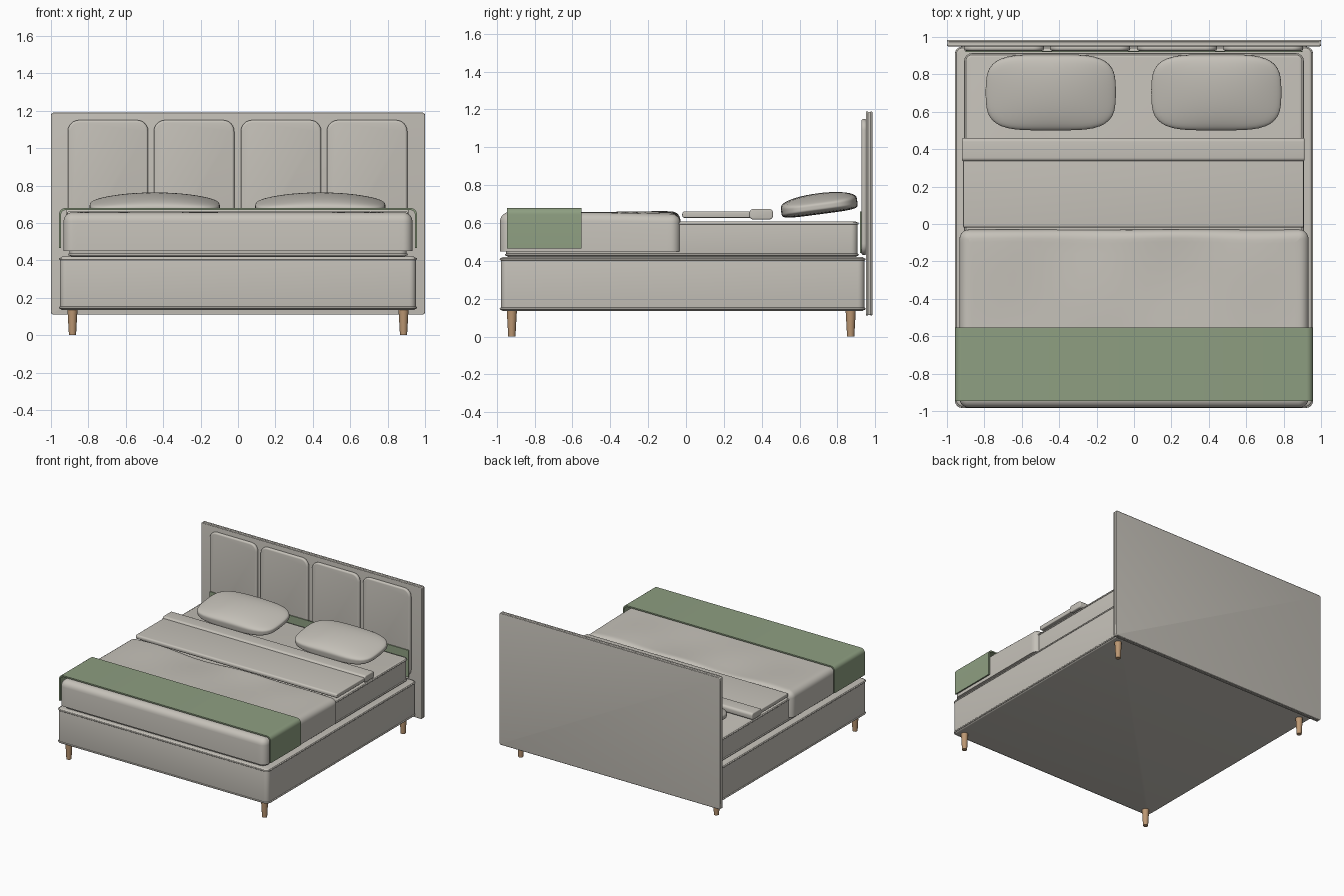
import bpy, bmesh, math
from mathutils import Vector, Matrix

if "Cube" in bpy.data.objects:
    bpy.data.objects.remove(bpy.data.objects["Cube"])


def material(name, rgb):
    m = bpy.data.materials.new(name)
    m.diffuse_color = (*rgb, 1)
    m.use_nodes = True
    m.node_tree.nodes["Principled BSDF"].inputs["Base Color"].default_value = m.diffuse_color
    return m


FABRIC = material("warm grey fabric", (0.56, 0.535, 0.485))
GREEN = material("sage green", (0.27, 0.345, 0.22))
WOOD = material("light wood", (0.50, 0.31, 0.17))


def finish(name, bm, mat, angle=35):
    bmesh.ops.recalc_face_normals(bm, faces=bm.faces)
    mesh = bpy.data.meshes.new(name)
    bm.to_mesh(mesh)
    bm.free()
    mesh.materials.append(mat)
    ob = bpy.data.objects.new(name, mesh)
    bpy.context.collection.objects.link(ob)
    bpy.ops.object.select_all(action='DESELECT')
    ob.select_set(True)
    bpy.context.view_layer.objects.active = ob
    bpy.ops.object.shade_smooth_by_angle(angle=math.radians(angle))
    return ob


def rounded_bmesh(lo, hi, axis, corner, rim, ends=(0, 1), seg=4):
    """Box with rounded corners around an axis and softened rims at its ends."""
    lo, hi = Vector(lo), Vector(hi)
    bm = bmesh.new()
    bmesh.ops.create_cube(bm, size=1)
    for v in bm.verts:
        v.co = Vector([lo[i] if v.co[i] < 0 else hi[i] for i in range(3)])

    def along(e):
        d = e.verts[0].co - e.verts[1].co
        return abs(d[axis]) > 1e-5

    if corner:
        bmesh.ops.bevel(bm, geom=[e for e in bm.edges if along(e)], offset=corner,
                        segments=seg + 2, profile=0.5, affect='EDGES')
    levels = [(lo, hi)[i][axis] for i in ends]
    rims = [e for e in bm.edges if not along(e)
            and any(abs(e.verts[0].co[axis] - z) < 1e-5 for z in levels)]
    if rim:
        bmesh.ops.bevel(bm, geom=rims, offset=rim, segments=seg, profile=0.5, affect='EDGES')
    return bm


def rounded_box(name, lo, hi, axis, corner, rim, mat=FABRIC):
    return finish(name, rounded_bmesh(lo, hi, axis, corner, rim), mat)


def piping(name, a0, a1, b0, b1, level, axis, corner, r):
    """Thin cord following a rounded rectangle, flat (axis 2) or upright (axis 1)."""
    pts = []
    for k, (ca, cb) in enumerate([(a1, b1), (a0, b1), (a0, b0), (a1, b0)]):
        ca += corner if ca == a0 else -corner
        cb += corner if cb == b0 else -corner
        for s in range(5):
            t = math.pi / 2 * (k + s / 4)
            a, b = ca + corner * math.cos(t), cb + corner * math.sin(t)
            pts.append((a, b, level) if axis == 2 else (a, level, b))
    curve = bpy.data.curves.new(name, 'CURVE')
    curve.dimensions = '3D'
    curve.bevel_depth = r
    curve.bevel_resolution = 2
    sp = curve.splines.new('POLY')
    sp.points.add(len(pts) - 1)
    for p, co in zip(sp.points, pts):
        p.co = (*co, 1)
    sp.use_cyclic_u = True
    curve.materials.append(FABRIC)
    ob = bpy.data.objects.new(name, curve)
    bpy.context.collection.objects.link(ob)
    bpy.ops.object.select_all(action='DESELECT')
    ob.select_set(True)
    bpy.context.view_layer.objects.active = ob
    bpy.ops.object.convert(target='MESH')
    bpy.ops.object.shade_smooth_by_angle(angle=math.radians(50))


# Upholstered base with cords along its top and bottom rims
rounded_box("base", (-0.952, -0.978, 0.135), (0.952, 0.943, 0.42), 2, 0.035, 0.014)
for label, z in (("lower", 0.147), ("upper", 0.408)):
    piping(f"base_{label}_piping", -0.952, 0.952, -0.978, 0.943, z, 2, 0.035, 0.006)

# Tapered legs
for side, x in (("left", -0.885), ("right", 0.885)):
    for end, y in (("front", -0.92), ("back", 0.87)):
        bm = bmesh.new()
        bmesh.ops.create_cone(bm, cap_ends=True, segments=20, radius1=0.019, radius2=0.027,
                              depth=0.14, matrix=Matrix.Translation((x, y, 0.07)))
        finish(f"{end}_{side}_leg", bm, WOOD)

# Headboard: board, edge cords and four padded panels
rounded_box("headboard", (-0.997, 0.951, 0.113), (0.997, 0.984, 1.187), 1, 0.006, 0.004)
for label, y in (("front", 0.956), ("back", 0.979)):
    piping(f"headboard_{label}_piping", -0.994, 0.994, 0.116, 1.184, y, 1, 0.008, 0.006)
for i, x in enumerate((-0.695, -0.235, 0.23, 0.69)):
    rounded_box(f"headboard_panel_{i + 1}", (x - 0.215, 0.926, 0.43),
                (x + 0.215, 0.955, 1.15), 1, 0.06, 0.013)

# Green band low on the headboard, just behind the mattress
rounded_box("headboard_band", (-0.9, 0.919, 0.44), (0.9, 0.926, 0.66), 1, 0, 0, GREEN)

# Mattress with cords
rounded_box("mattress", (-0.902, -0.95, 0.42), (0.902, 0.907, 0.608), 2, 0.035, 0.015)
for label, z in (("lower", 0.432), ("upper", 0.597)):
    piping(f"mattress_{label}_piping", -0.902, 0.902, -0.95, 0.907, z, 2, 0.035, 0.006)

# Duvet: soft block with gentle waves on its top
bm = rounded_bmesh((-0.933, -0.983, 0.45), (0.933, -0.03, 0.657), 2, 0.05, 0.05, (1,), 5)
for axis, count, start, size in ((0, 24, -0.86, 1.72), (1, 14, -0.91, 0.81)):
    for k in range(count + 1):
        co, no = Vector((0, 0, 0)), Vector((0, 0, 0))
        co[axis], no[axis] = start + size * k / count, 1
        bmesh.ops.bisect_plane(bm, geom=bm.verts[:] + bm.edges[:] + bm.faces[:],
                               plane_co=co, plane_no=no)
for v in bm.verts:
    x, y, z = v.co
    top = max(0, (z - 0.60) / 0.057)
    back = max(0, min(1, (y + 0.6) / 0.5))
    v.co.z += top * back * 0.006 * (math.sin(5 * x + 6 * y) + math.sin(9 * x - 4 * y + 1)) \
        - top * 0.006 * back
    v.co.y += top * back * 0.005 * math.sin(7 * x)
finish("duvet", bm, FABRIC, 50)

# Runner: thin arch draped over the duvet
def arch(half, top, r):
    pts = [(-half, 0.465)]
    for cx, t0 in ((-half + r, math.pi), (half - r, math.pi / 2)):
        for s in range(7):
            t = t0 - math.pi / 2 * s / 6
            pts.append((cx + r * math.cos(t), top - r + r * math.sin(t)))
    return pts + [(half, 0.465)]


bm = bmesh.new()
outer, inner = arch(0.957, 0.68, 0.035), arch(0.946, 0.669, 0.024)
rings = [[[bm.verts.new((x, y, z)) for x, z in line] for line in (outer, inner)]
         for y in (-0.945, -0.553)]
(fo, fi), (bo, bi) = rings
for a, b in ((fo, bo), (fi, bi), (fo, fi), (bo, bi)):
    for k in range(len(a) - 1):
        bm.faces.new((a[k], a[k + 1], b[k + 1], b[k]))
for k in (0, -1):
    bm.faces.new((fo[k], fi[k], bi[k], bo[k]))
finish("runner", bm, GREEN)

# Folded sheet with a thicker turned-over edge
rounded_box("folded_sheet", (-0.913, -0.02, 0.627), (0.907, 0.40, 0.661), 0, 0.014, 0.006)
rounded_box("sheet_fold", (-0.92, 0.335, 0.618), (0.912, 0.46, 0.674), 0, 0.02, 0.008)

# Pillows: rounded cushions with a crowned top, leaning slightly forward
for side, x0 in (("left", -0.445), ("right", 0.44)):
    bm = bmesh.new()
    bmesh.ops.create_cube(bm, size=2)
    bmesh.ops.subdivide_edges(bm, edges=bm.edges[:], cuts=13, use_grid_fill=True)
    for v in bm.verts:
        p = v.co.copy()
        n = 5
        u, w, h = p / sum(abs(c) ** n for c in p) ** (1 / n)
        crown = 0.033 * (1 - u * u) * (1 - 0.7 * w * w) if h > 0 else 0
        v.co = (0.348 * u * (1 - 0.05 * w * w), 0.203 * w * (1 - 0.10 * u ** 4),
                0.039 * h * (1 - 0.25 * u * u) + crown * max(h, 0))
    bm.transform(Matrix.Translation((x0, 0.704, 0.685)) @ Matrix.Rotation(math.radians(7.5), 4, 'X'))
    finish(f"{side}_pillow", bm, FABRIC, 60)
